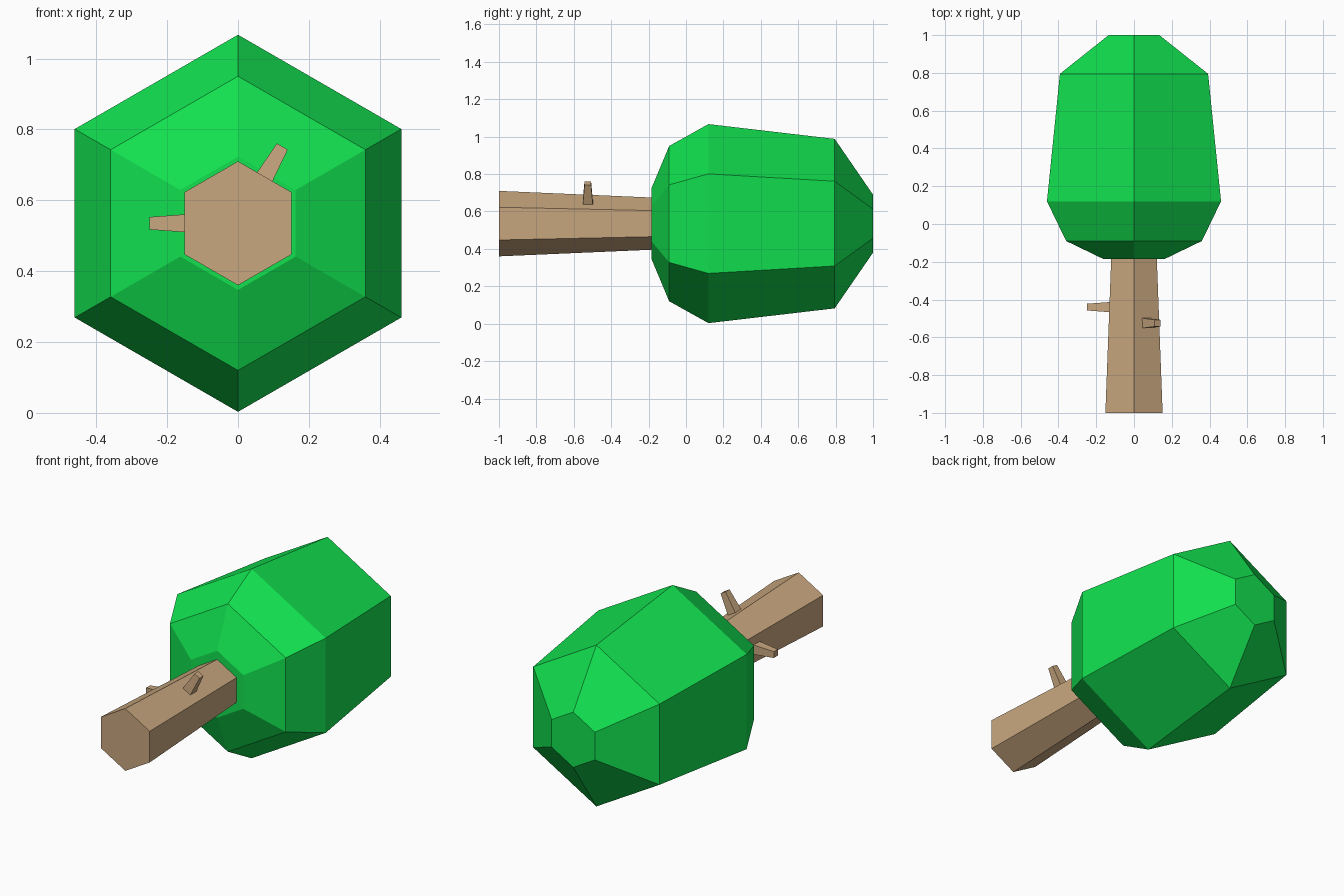
import bpy, bmesh
from math import sin, cos, radians, tau
from mathutils import Matrix, Vector

cube = bpy.data.objects.get("Cube")
if cube:
    bpy.data.objects.remove(cube, do_unlink=True)

AXIS_Z = 0.535  # height of the fallen tree's centre line


def make_material(name, rgb):
    mat = bpy.data.materials.new(name)
    mat.use_nodes = True
    colour = (*rgb, 1.0)
    mat.diffuse_color = colour
    mat.node_tree.nodes["Principled BSDF"].inputs["Base Color"].default_value = colour
    return mat


def loft(name, rings, sides, start, matrix, mat):
    """Capped flat-shaded solid: rings of (height, radius) along local z."""
    bm = bmesh.new()
    loops = []
    for height, radius in rings:
        angles = [start + tau * i / sides for i in range(sides)]
        loops.append([bm.verts.new((radius * cos(a), radius * sin(a), height)) for a in angles])
    for low, high in zip(loops, loops[1:]):
        for i in range(sides):
            j = (i + 1) % sides
            bm.faces.new((low[i], low[j], high[j], high[i]))
    bm.faces.new(loops[0][::-1])
    bm.faces.new(loops[-1])
    bm.transform(matrix)
    bmesh.ops.recalc_face_normals(bm, faces=bm.faces)
    mesh = bpy.data.meshes.new(name)
    bm.to_mesh(mesh)
    bm.free()
    mesh.materials.append(mat)
    obj = bpy.data.objects.new(name, mesh)
    bpy.context.collection.objects.link(obj)
    return obj


leaf = make_material("leaf green", (0.006, 0.75, 0.078))
bark = make_material("bark tan", (0.58, 0.386, 0.212))

# Crown and trunk lie along y, with a hexagon corner pointing up
lying = Matrix.Translation((0, 0, AXIS_Z)) @ Matrix.Rotation(radians(-90), 4, "X")
crown_rings = [(-0.185, 0.188), (-0.09, 0.415), (0.12, 0.532), (0.795, 0.453), (1.0, 0.155)]
loft("crown", crown_rings, 6, radians(90), lying, leaf)
loft("trunk", [(-1.0, 0.175), (-0.15, 0.138)], 6, radians(90), lying, bark)

# Square branch stubs grow straight out of the trunk's flat sides
for name, y, degrees in (("right_branch", -0.44, 180), ("upper_branch", -0.525, 60)):
    a = radians(degrees)
    out = Vector((cos(a), 0, sin(a)))
    along = Vector((0, 1, 0))
    side = along.cross(out)
    turn = Matrix((side, out.cross(side), out)).transposed().to_4x4()
    place = Matrix.Translation((0, y, AXIS_Z)) @ turn
    loft(name, [(0.1, 0.041), (0.25, 0.025)], 4, radians(45), place, bark)
